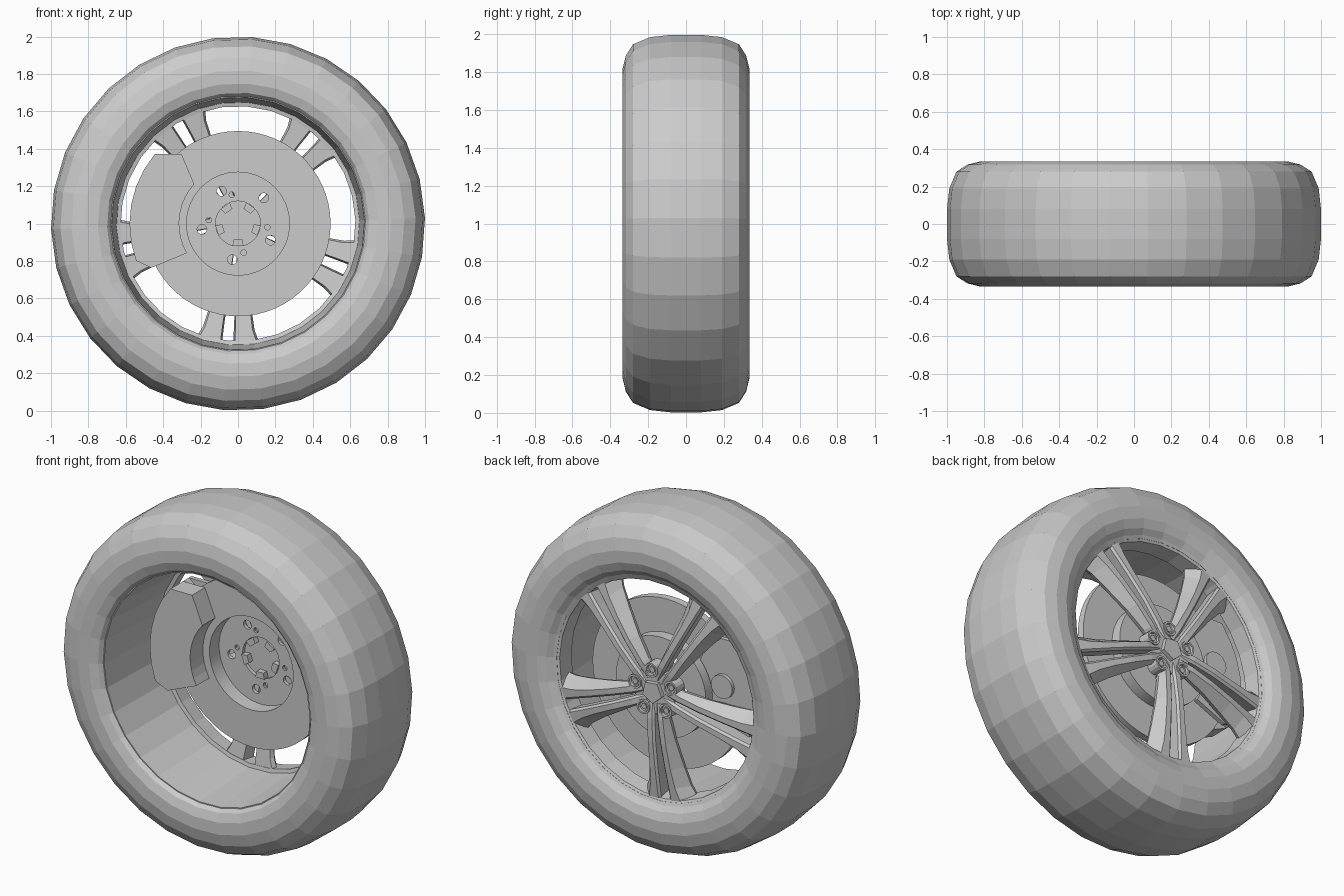
import bpy, bmesh, math
from mathutils import Matrix, Vector

if "Cube" in bpy.data.objects:
    bpy.data.objects.remove(bpy.data.objects["Cube"])

grey = bpy.data.materials.new("plain_grey")
grey.use_nodes = True
grey.diffuse_color = (0.6, 0.6, 0.6, 1)
grey.node_tree.nodes["Principled BSDF"].inputs["Base Color"].default_value = (0.6, 0.6, 0.6, 1)


def polar(r, deg, y):
    a = math.radians(deg)
    return Vector((r * math.cos(a), y, 1 + r * math.sin(a)))


def finish(bm, name, smooth=0):
    bmesh.ops.recalc_face_normals(bm, faces=bm.faces)
    mesh = bpy.data.meshes.new(name)
    bm.to_mesh(mesh)
    bm.free()
    mesh.materials.append(grey)
    ob = bpy.data.objects.new(name, mesh)
    bpy.context.collection.objects.link(ob)
    if smooth:
        bpy.ops.object.select_all(action='DESELECT')
        ob.select_set(True)
        bpy.context.view_layer.objects.active = ob
        bpy.ops.object.shade_smooth_by_angle(angle=math.radians(smooth))
    return ob


def bridge(bm, rings, wrap):
    """Join equal rings of vertices with quads, capping the ends unless wrapped."""
    n = len(rings[0])
    for i in range(len(rings) - (0 if wrap else 1)):
        a, b = rings[i], rings[(i + 1) % len(rings)]
        for j in range(n):
            k = (j + 1) % n
            bm.faces.new((a[j], a[k], b[k], b[j]))
    if not wrap:
        bm.faces.new(rings[0])
        bm.faces.new(rings[-1])


def lathe(name, profile, steps, start=0, smooth=0):
    """Spin a closed (radius, y) profile round the axle."""
    bm = bmesh.new()
    rings = [[bm.verts.new(polar(r, start + 360 * i / steps, y)) for r, y in profile]
             for i in range(steps)]
    bridge(bm, rings, True)
    return finish(bm, name, smooth)


def prism(bm, points, y0, y1):
    """Extrude a front outline along the axle."""
    bridge(bm, [[bm.verts.new((p.x, y, p.z)) for p in points] for y in (y0, y1)], False)


def disc(bm, centre, r, sides, y0, y1, turn=0):
    pts = [centre + polar(r, turn + 360 * i / sides, 0) - Vector((0, 0, 1)) for i in range(sides)]
    prism(bm, pts, y0, y1)


FIVE = range(5)

# Tyre: narrower bead on the outer (back) face than on the inner one
half = [(0.70, 0.315), (0.75, 0.333), (0.82, 0.335),
        (0.89, 0.318), (0.95, 0.28), (0.988, 0.19), (1.0, 0.08)]
tyre = [(0.652, 0.284), (0.67, 0.292)] + half
tyre += [(r, -y) for r, y in reversed(half)] + [(0.682, -0.292)]
lathe("tyre", tyre, 30, 1.7)

# Rim barrel with an inward flange behind the spokes
lathe("rim_barrel", [(0.685, -0.292), (0.676, -0.292), (0.65, 0.175), (0.628, 0.18),
                     (0.638, 0.276), (0.655, 0.284), (0.665, 0.27)], 30, 1.7)

# Five twin spokes: radius, slot edge, ridge edge, skirt edge, outer y, inner y
stations = [(0.07, 0.004, 0.046, 0.050, 0.300, 0.245),
            (0.16, 0.008, 0.052, 0.066, 0.312, 0.243),
            (0.30, 0.015, 0.058, 0.088, 0.312, 0.232),
            (0.45, 0.022, 0.068, 0.112, 0.300, 0.205),
            (0.56, 0.027, 0.082, 0.138, 0.288, 0.19),
            (0.648, 0.030, 0.105, 0.180, 0.278, 0.178)]
bm = bmesh.new()
for i in FIVE:
    turn = Matrix.Rotation(-math.radians(49 + 72 * i), 4, 'Y')
    for side in (-1, 1):
        rings = []
        for r, slot, ridge, skirt, outer, inner in stations:
            section = [(slot * 1.3, inner), (slot, outer - 0.012), (slot + 0.012, outer),
                       (ridge, outer), (skirt, inner + 0.025), (skirt * 0.92, inner)]
            rings.append([bm.verts.new(turn @ Vector((r, y, side * v)) + Vector((0, 0, 1)))
                          for v, y in section])
        bridge(bm, rings, False)
finish(bm, "twin_spokes")

# Wheel hub with lug holes
bm = bmesh.new()
disc(bm, Vector((0, 0, 1)), 0.135, 20, 0.24, 0.296, 49)
for i in FIVE:
    disc(bm, polar(0.125, 85 + 72 * i, 0), 0.042, 14, 0.24, 0.298)
finish(bm, "wheel_hub")
bm = bmesh.new()
for i in FIVE:
    c = polar(0.125, 85 + 72 * i, 0)
    rings = []
    for j in range(14):
        d = polar(1, 360 * j / 14, 0) - Vector((0, 0, 1))
        rings.append([bm.verts.new(c + d * r + Vector((0, y, 0)))
                      for r, y in ((0.042, 0.29), (0.042, 0.313), (0.031, 0.313), (0.028, 0.29))])
    bridge(bm, rings, True)
    disc(bm, c, 0.018, 6, 0.29, 0.304)
finish(bm, "lug_seats")
bm = bmesh.new()
disc(bm, Vector((0, 0, 1)), 0.066, 5, 0.28, 0.322, 49)
finish(bm, "centre_cap")

# Brake disc with its hat
rotor = lathe("brake_disc", [(0.495, 0.125), (0.275, 0.125), (0.275, 0.215), (0.12, 0.215),
                             (0.12, 0.235), (0.295, 0.235), (0.295, 0.17), (0.495, 0.17)],
              60, smooth=30)
bm = bmesh.new()
for i in FIVE:
    disc(bm, polar(0.195, 45 + 72 * i, 0), 0.026, 14, 0.18, 0.26)
for angle in (102, 173, 353, 281):
    disc(bm, polar(0.158, angle, 0), 0.015, 10, 0.18, 0.26)
cutter = finish(bm, "bolt_hole_cutter")
cutter.hide_render = True
cutter.hide_set(True)
cut = rotor.modifiers.new("bolt_holes", 'BOOLEAN')
cut.operation = 'DIFFERENCE'
cut.object = cutter

# Clips inside the bore
bm = bmesh.new()
for i in FIVE:
    a = 54 + 72 * i
    prism(bm, [polar(r, a + d, 0) for r, d in
               ((0.122, -14), (0.122, 14), (0.085, 15), (0.085, -15))], 0.205, 0.25)
finish(bm, "bore_clips")

# Caliper: inner pad carrier, bridge over the disc edge, outer pad carrier
outer_arc = [polar(0.58, a, 0) for a in range(140, 203, 10)]
inner_arc = [polar(0.315, a, 0) for a in range(210, 130, -8)]
body = [polar(0.48, 129, 0)] + outer_arc + [polar(0.52, 207, 0)] + inner_arc
bm = bmesh.new()
prism(bm, body, 0.0, 0.12)
prism(bm, body, 0.175, 0.2)
prism(bm, outer_arc + [polar(0.5, a, 0) for a in range(200, 139, -10)], 0.115, 0.18)
finish(bm, "brake_caliper")
bm = bmesh.new()
disc(bm, polar(0.4, 166, 0), 0.07, 16, 0.19, 0.22)
finish(bm, "caliper_piston", 30)
